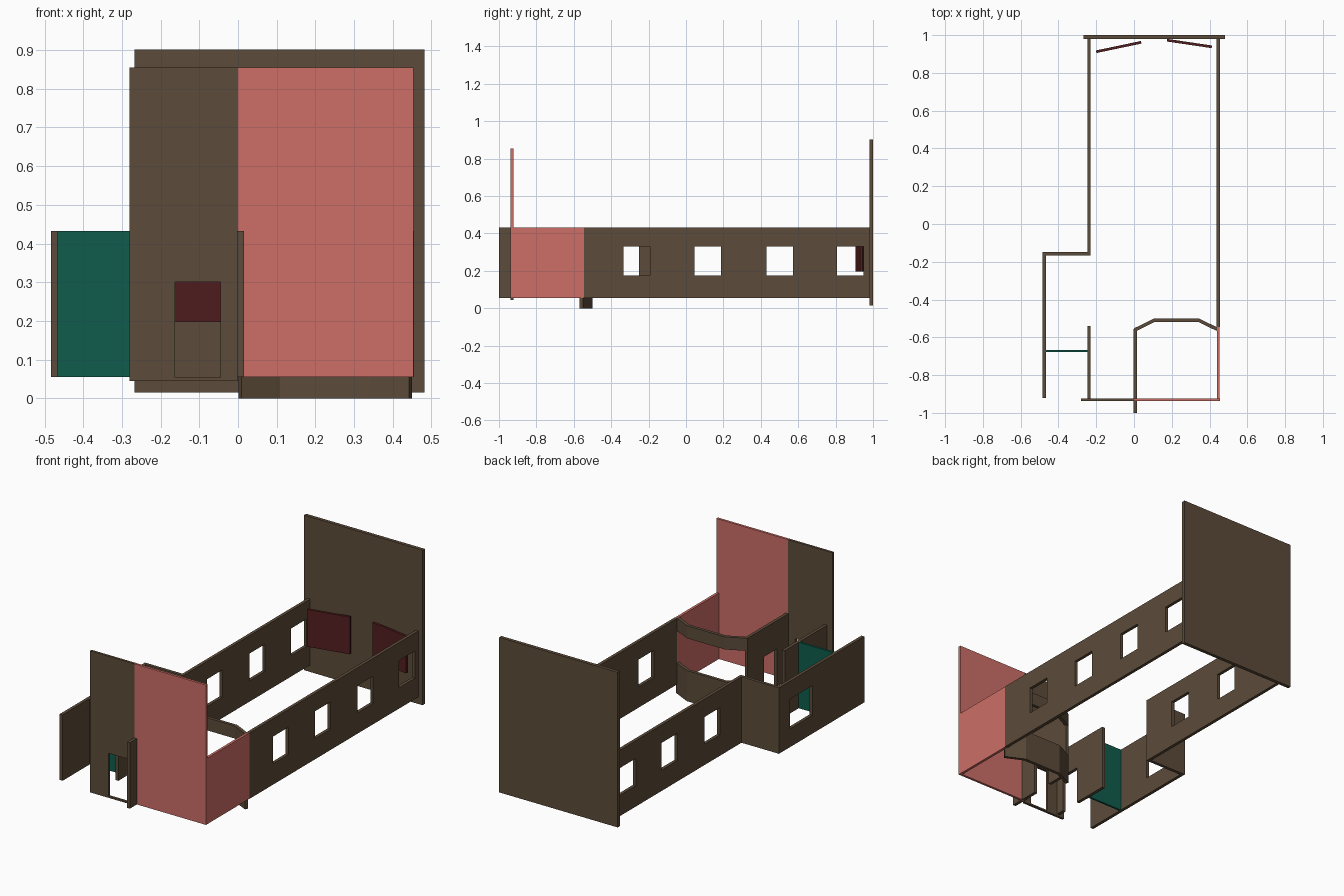
import bpy, bmesh, math

if "Cube" in bpy.data.objects:
    bpy.data.objects.remove(bpy.data.objects["Cube"])


def material(name, rgb):
    m = bpy.data.materials.new(name)
    m.diffuse_color = (*rgb, 1)
    m.use_nodes = True
    m.node_tree.nodes["Principled BSDF"].inputs["Base Color"].default_value = m.diffuse_color
    return m


BROWN = material("dark_brown", (0.107, 0.070, 0.041))
PINK = material("salmon_pink", (0.61, 0.156, 0.136))
TEAL = material("deep_teal", (0.005, 0.107, 0.074))
MAROON = material("maroon", (0.084, 0.013, 0.014))

LOW, HIGH = 0.055, 0.432      # usual wall bottom and top


def wall(name, path, z0=LOW, z1=HIGH, thick=0.018, mat=BROWN, holes=()):
    """Upright wall along a plan path; holes are (start, end, bottom, top) measured along it."""
    stops = [0.0]
    for a, b in zip(path, path[1:]):
        stops.append(stops[-1] + math.dist(a, b))

    def point(s):
        for i in range(len(path) - 1):
            if s <= stops[i + 1] + 1e-6:
                t = (s - stops[i]) / (stops[i + 1] - stops[i])
                return [path[i][k] + t * (path[i + 1][k] - path[i][k]) for k in (0, 1)]

    ss = sorted(set(stops) | {h[k] for h in holes for k in (0, 1)})
    zs = sorted({z0, z1} | {h[k] for h in holes for k in (2, 3)})
    bm = bmesh.new()
    grid = [[bm.verts.new((*point(s), z)) for z in zs] for s in ss]
    for i in range(len(ss) - 1):
        for j in range(len(zs) - 1):
            s, z = (ss[i] + ss[i + 1]) / 2, (zs[j] + zs[j + 1]) / 2
            if not any(h[0] < s < h[1] and h[2] < z < h[3] for h in holes):
                bm.faces.new((grid[i][j], grid[i + 1][j], grid[i + 1][j + 1], grid[i][j + 1]))
    bmesh.ops.delete(bm, geom=[v for v in bm.verts if not v.link_faces], context='VERTS')
    me = bpy.data.meshes.new(name)
    bm.to_mesh(me)
    bm.free()
    me.materials.append(mat)
    ob = bpy.data.objects.new(name, me)
    bpy.context.collection.objects.link(ob)
    sol = ob.modifiers.new("thickness", 'SOLIDIFY')
    sol.thickness, sol.offset, sol.use_even_offset = thick, 0, True
    return ob


def windows(start, ys):
    """Square windows beginning at the given y values, for a wall running +y from start."""
    return [(y - start, y - start + 0.142, 0.174, 0.33) for y in ys]


# Tall back board
wall("back_board", [(-0.268, 0.99), (0.482, 0.99)], 0.015, 0.902, 0.02)

# Long side walls with windows
wall("right_wall", [(0.446, -0.545), (0.446, 0.98)],
     holes=windows(-0.545, (-0.335, 0.045, 0.43, 0.806)))
wall("left_wall", [(-0.238, -0.167), (-0.238, 0.98)],
     holes=windows(-0.167, (0.045, 0.43, 0.806)))

# Side bay on the left
wall("bay_back_wall", [(-0.466, -0.158), (-0.23, -0.158)])
wall("bay_side_wall", [(-0.475, -0.92), (-0.475, -0.149)],
     holes=[(0.47, 0.67, 0.16, 0.33)])
wall("bay_partition", [(-0.238, -0.923), (-0.238, -0.54)],
     holes=[(0.05, 0.168, LOW, 0.27)])
wall("bay_teal_panel", [(-0.466, -0.672), (-0.247, -0.672)], thick=0.012, mat=TEAL)

# Tall front wall: brown half with a doorway, pink half plain
wall("front_wall", [(-0.28, -0.93), (0.0, -0.93)], 0.045, 0.855, 0.014,
     holes=[(0.117, 0.235, 0.054, 0.30)])
wall("front_pink_panel", [(0.0, -0.93), (0.454, -0.93)], LOW, 0.855, 0.014, PINK)
wall("side_pink_panel", [(0.446, -0.923), (0.446, -0.545)], thick=0.015, mat=PINK)

# Partition between the front rooms, with a doorway
wall("middle_partition", [(0.007, -1.0), (0.007, -0.555)],
     holes=[(0.18, 0.30, LOW, 0.27)])

# Bowed counter wall: low part and the band above the opening
bow = [(0.005, -0.56), (0.107, -0.51), (0.343, -0.51), (0.446, -0.56)]
wall("counter_lower", bow, 0.0, 0.175)
wall("counter_upper_band", bow, 0.36, HIGH)

# Two maroon boards leaning near the back
wall("maroon_board_left", [(-0.2, 0.912), (0.038, 0.962)], 0.197, 0.41, 0.014, MAROON)
wall("maroon_board_right", [(0.175, 0.973), (0.412, 0.938)], 0.197, 0.41, 0.014, MAROON)
